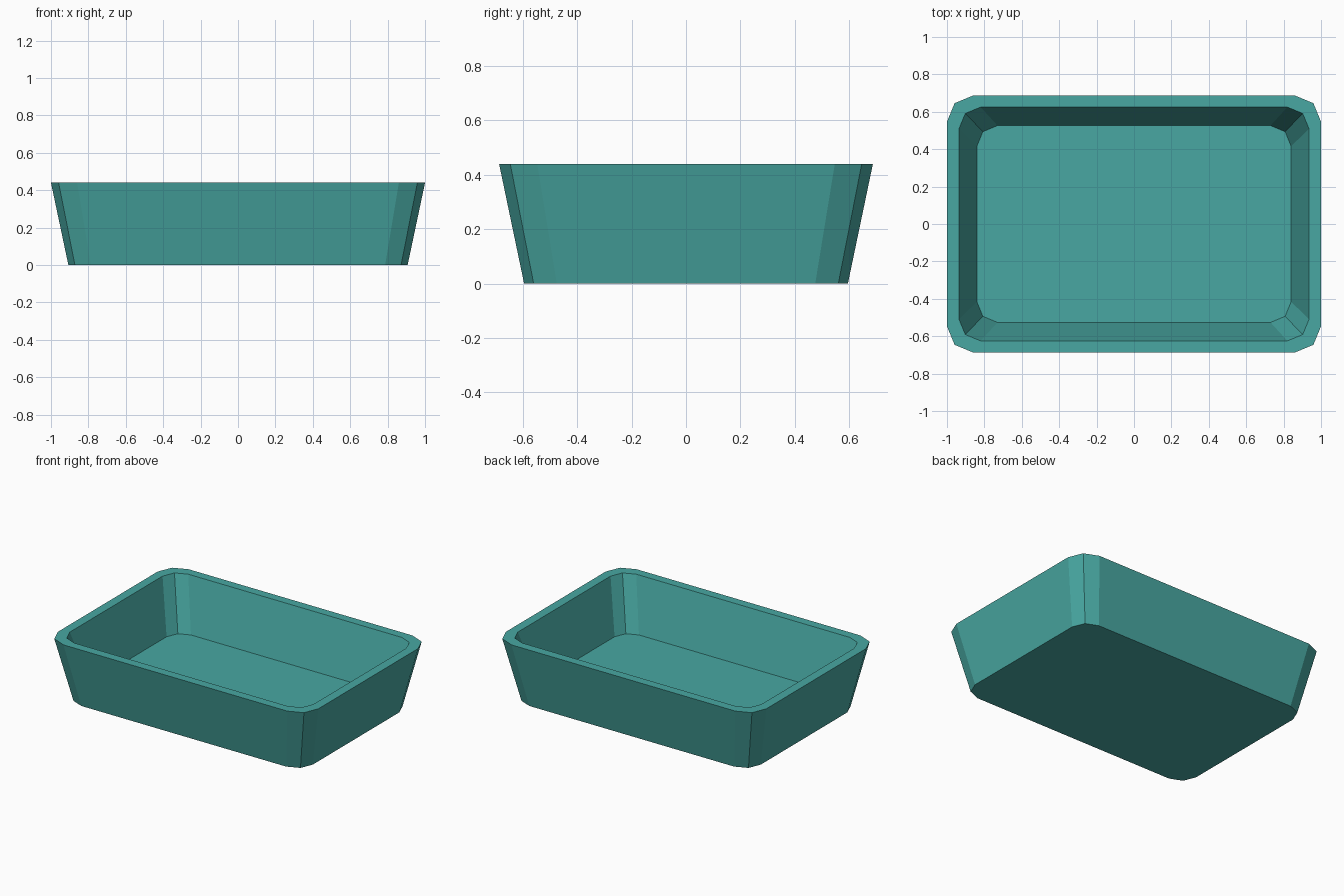
import bpy, bmesh, math

if "Cube" in bpy.data.objects:
    bpy.data.objects.remove(bpy.data.objects["Cube"])

teal = bpy.data.materials.new("teal")
teal.diffuse_color = (0.065, 0.39, 0.36, 1)
teal.use_nodes = True
teal.node_tree.nodes["Principled BSDF"].inputs["Base Color"].default_value = teal.diffuse_color


def rounded_ring(bm, hx, hy, r, z, segments=2):
    """Rounded rectangle of vertices, counter-clockwise from above."""
    ring = []
    for i, (sx, sy) in enumerate(((1, 1), (-1, 1), (-1, -1), (1, -1))):
        for s in range(segments + 1):
            a = math.pi / 2 * (i + s / segments)
            ring.append(bm.verts.new((sx * (hx - r) + r * math.cos(a),
                                      sy * (hy - r) + r * math.sin(a), z)))
    return ring


def bridge(bm, lower, upper):
    n = len(lower)
    for i in range(n):
        j = (i + 1) % n
        bm.faces.new((lower[i], lower[j], upper[j], upper[i]))


# Tray: underside, outer wall, flat rim, inner wall, floor
bm = bmesh.new()
profile = [(0.907, 0.595, 0.12, 0.0),
           (1.0, 0.687, 0.14, 0.44),
           (0.936, 0.625, 0.116, 0.44),
           (0.84, 0.526, 0.11, 0.08)]
rings = [rounded_ring(bm, *p) for p in profile]
for lower, upper in zip(rings, rings[1:]):
    bridge(bm, lower, upper)
bm.faces.new(list(reversed(rings[0])))
bm.faces.new(rings[-1])
bmesh.ops.recalc_face_normals(bm, faces=bm.faces)

mesh = bpy.data.meshes.new("tray")
bm.to_mesh(mesh)
bm.free()
mesh.materials.append(teal)
bpy.context.collection.objects.link(bpy.data.objects.new("tray", mesh))
